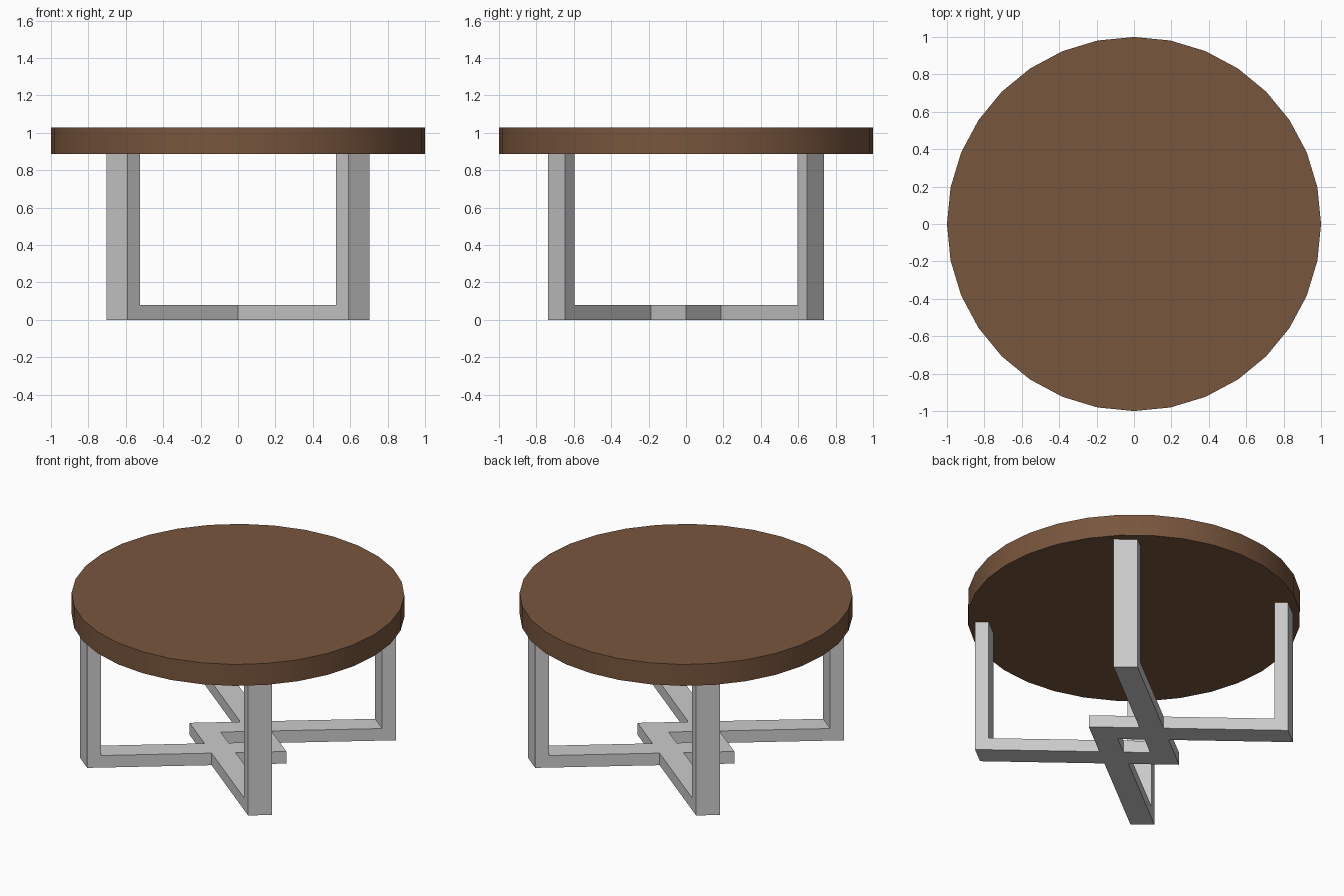
import bpy, bmesh
from mathutils import Vector
from math import radians

if "Cube" in bpy.data.objects:
    bpy.data.objects.remove(bpy.data.objects["Cube"])

SLOPE = 0.78                      # plan direction of the crossing bars
TOP_Z, BAR_H = 0.886, 0.08


def l_leg(name, sx, sy):
    """L-shaped bar and upright, extruded sideways; sx, sy choose the quadrant."""
    outer = Vector((0.59, 0.737, 0))           # outer corner of the upright
    across = Vector((0.114, -0.089, 0))        # width of the bar
    thick = Vector((-0.065, -0.065 * SLOPE, 0))
    run = Vector((-0.737 / SLOPE, -0.737, 0))  # bar reaches past the centre
    up, bar = Vector((0, 0, TOP_Z)), Vector((0, 0, BAR_H))
    profile = [outer, outer + run, outer + run + bar,
               outer + thick + bar, outer + thick + up, outer + up]
    bm = bmesh.new()
    verts = [bm.verts.new((p.x * sx, p.y * sy, p.z)) for p in profile]
    face = bm.faces.new(verts)
    ext = bmesh.ops.extrude_face_region(bm, geom=[face])
    moved = [g for g in ext["geom"] if isinstance(g, bmesh.types.BMVert)]
    bmesh.ops.translate(bm, verts=moved, vec=(across.x * sx, across.y * sy, 0))
    bmesh.ops.recalc_face_normals(bm, faces=bm.faces)
    mesh = bpy.data.meshes.new(name)
    bm.to_mesh(mesh)
    bm.free()
    obj = bpy.data.objects.new(name, mesh)
    bpy.context.collection.objects.link(obj)


# Four interlocking legs
for fb, sy in (("front", -1), ("back", 1)):
    for lr, sx in (("left", -1), ("right", 1)):
        l_leg(f"{fb}_{lr}_leg", sx, sy)

# Round tabletop
bpy.ops.mesh.primitive_cylinder_add(vertices=32, radius=1, depth=0.142,
                                    location=(0, 0, TOP_Z + 0.071))
top = bpy.context.object
top.name = "tabletop"
bpy.ops.object.shade_smooth_by_angle(angle=radians(30))
wood = bpy.data.materials.new("brown_wood")
wood.diffuse_color = (0.186, 0.092, 0.047, 1)
wood.use_nodes = True
wood.node_tree.nodes["Principled BSDF"].inputs["Base Color"].default_value = wood.diffuse_color
top.data.materials.append(wood)
